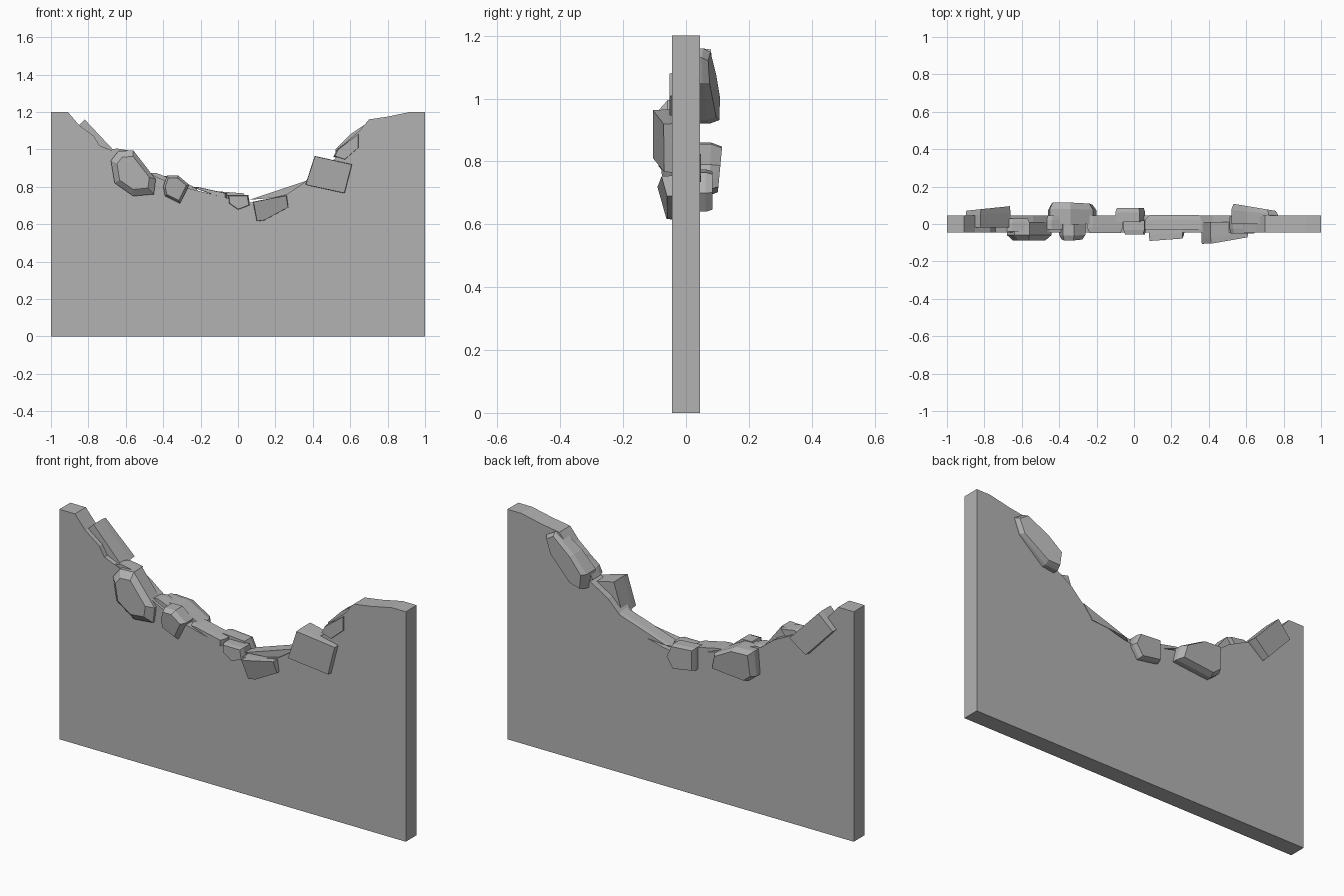
import bpy
import bmesh

cube = bpy.data.objects.get("Cube")
if cube:
    bpy.data.objects.remove(cube, do_unlink=True)

# Single plain concrete colour
concrete = bpy.data.materials.new("concrete_grey")
concrete.use_nodes = True
GREY = (0.45, 0.45, 0.45, 1)
concrete.diffuse_color = GREY
concrete.node_tree.nodes["Principled BSDF"].inputs["Base Color"].default_value = GREY

HALF = 0.045  # half the wall thickness


def finish(name, bm):
    bmesh.ops.recalc_face_normals(bm, faces=bm.faces[:])
    mesh = bpy.data.meshes.new(name)
    bm.to_mesh(mesh)
    bm.free()
    mesh.materials.append(concrete)
    obj = bpy.data.objects.new(name, mesh)
    bpy.context.collection.objects.link(obj)
    return obj


def rock(name, outline, inner, outer, tilt_x=0.0, tilt_z=0.0, shrink=0.88):
    """Faceted chunk: hull of an x-z outline and a smaller, tilted outer face."""
    bm = bmesh.new()
    cx = sum(p[0] for p in outline) / len(outline)
    cz = sum(p[1] for p in outline) / len(outline)
    for x, z in outline:
        dx, dz = x - cx, z - cz
        face_y = outer + tilt_x * dx + tilt_z * dz
        bm.verts.new((x, inner, z))
        bm.verts.new((x, inner + (face_y - inner) * 0.7, z))
        bm.verts.new((cx + dx * shrink, face_y, cz + dz * shrink))
    hull = bmesh.ops.convex_hull(bm, input=bm.verts[:])
    loose = [v for v in hull["geom_interior"] if isinstance(v, bmesh.types.BMVert)]
    bmesh.ops.delete(bm, geom=loose, context="VERTS")
    bmesh.ops.dissolve_limit(bm, angle_limit=0.03, verts=bm.verts[:], edges=bm.edges[:])
    return finish(name, bm)


# Wall slab with a broken dip along the top
crest = [(-1, 1.2), (-0.91, 1.2), (-0.85, 1.13), (-0.77, 1.07), (-0.74, 1.02),
         (-0.64, 0.98), (-0.54, 0.93), (-0.45, 0.86), (-0.34, 0.81), (-0.22, 0.78),
         (-0.06, 0.74), (0.02, 0.71), (0.1, 0.72), (0.26, 0.76), (0.35, 0.82),
         (0.42, 0.89), (0.52, 0.95), (0.59, 1.05), (0.65, 1.1), (0.7, 1.16),
         (0.8, 1.175), (0.92, 1.2), (1, 1.2)]
bm = bmesh.new()
front = bm.faces.new([bm.verts.new((x, -HALF, z)) for x, z in [(-1, 0)] + crest + [(1, 0)]])
side = bmesh.ops.extrude_face_region(bm, geom=[front], use_keep_orig=True)
bmesh.ops.translate(bm, vec=(0, 2 * HALF, 0),
                    verts=[v for v in side["geom"] if isinstance(v, bmesh.types.BMVert)])
finish("broken_wall", bm)

# Chunks standing out of the front
rock("front_boulder", [(-0.68, 0.94), (-0.64, 0.99), (-0.56, 0.995), (-0.51, 0.93),
                       (-0.44, 0.84), (-0.45, 0.76), (-0.56, 0.75), (-0.66, 0.82)],
     0.01, -0.088, shrink=0.72)
rock("front_small_rock", [(-0.4, 0.8), (-0.38, 0.86), (-0.32, 0.86), (-0.26, 0.81),
                          (-0.31, 0.71), (-0.39, 0.75)], 0.0, -0.082, tilt_z=-0.1, shrink=0.8)
rock("front_wedge", [(0.08, 0.72), (0.26, 0.755), (0.27, 0.69), (0.14, 0.62), (0.1, 0.615)],
     0.02, -0.07, tilt_x=0.12, tilt_z=-0.25, shrink=0.97)
rock("front_block", [(0.41, 0.965), (0.61, 0.92), (0.57, 0.765), (0.36, 0.81)],
     0.01, -0.088, tilt_x=0.16, tilt_z=-0.05, shrink=0.98)

# Chunks standing out of the back
rock("back_block", [(-0.9, 1.08), (-0.82, 1.16), (-0.66, 0.99), (-0.75, 0.92)],
     -0.02, 0.083, tilt_x=0.1, shrink=0.97)
rock("back_boulder", [(-0.2, 0.71), (-0.22, 0.79), (-0.34, 0.855), (-0.45, 0.86),
                      (-0.46, 0.73), (-0.41, 0.69)], 0.0, 0.108, tilt_z=0.08, shrink=0.85)
rock("back_small_rock", [(0.06, 0.7), (0.03, 0.765), (-0.1, 0.775), (-0.1, 0.66), (0.02, 0.64)],
     0.01, 0.085, shrink=0.9)
rock("back_shard", [(0.77, 1.13), (0.72, 1.16), (0.6, 1.08), (0.52, 1.0), (0.53, 0.92),
                    (0.6, 0.93), (0.74, 1.05)], 0.0, 0.09, tilt_x=-0.15, shrink=0.9)

# Thin chips lying along the broken edge
rock("left_chip", [(-0.7, 0.99), (-0.65, 1.005), (-0.56, 0.99), (-0.6, 0.94)], -0.04, 0.03)
rock("slope_chip", [(-0.5, 0.87), (-0.44, 0.875), (-0.3, 0.82), (-0.36, 0.78)], -0.03, 0.045)
rock("ledge_chip", [(-0.25, 0.8), (-0.22, 0.8), (-0.06, 0.765), (-0.06, 0.73)], 0.045, -0.047)
rock("centre_chip", [(-0.055, 0.755), (0.055, 0.755), (0.065, 0.7), (0.0, 0.675), (-0.05, 0.71)],
     0.02, -0.056)
rock("right_ledge_chip", [(0.06, 0.73), (0.26, 0.775), (0.36, 0.83), (0.3, 0.75)], -0.03, 0.047)
rock("upper_chip", [(0.51, 0.96), (0.53, 1.0), (0.65, 1.09), (0.65, 1.01), (0.57, 0.94)],
     0.04, -0.052)
